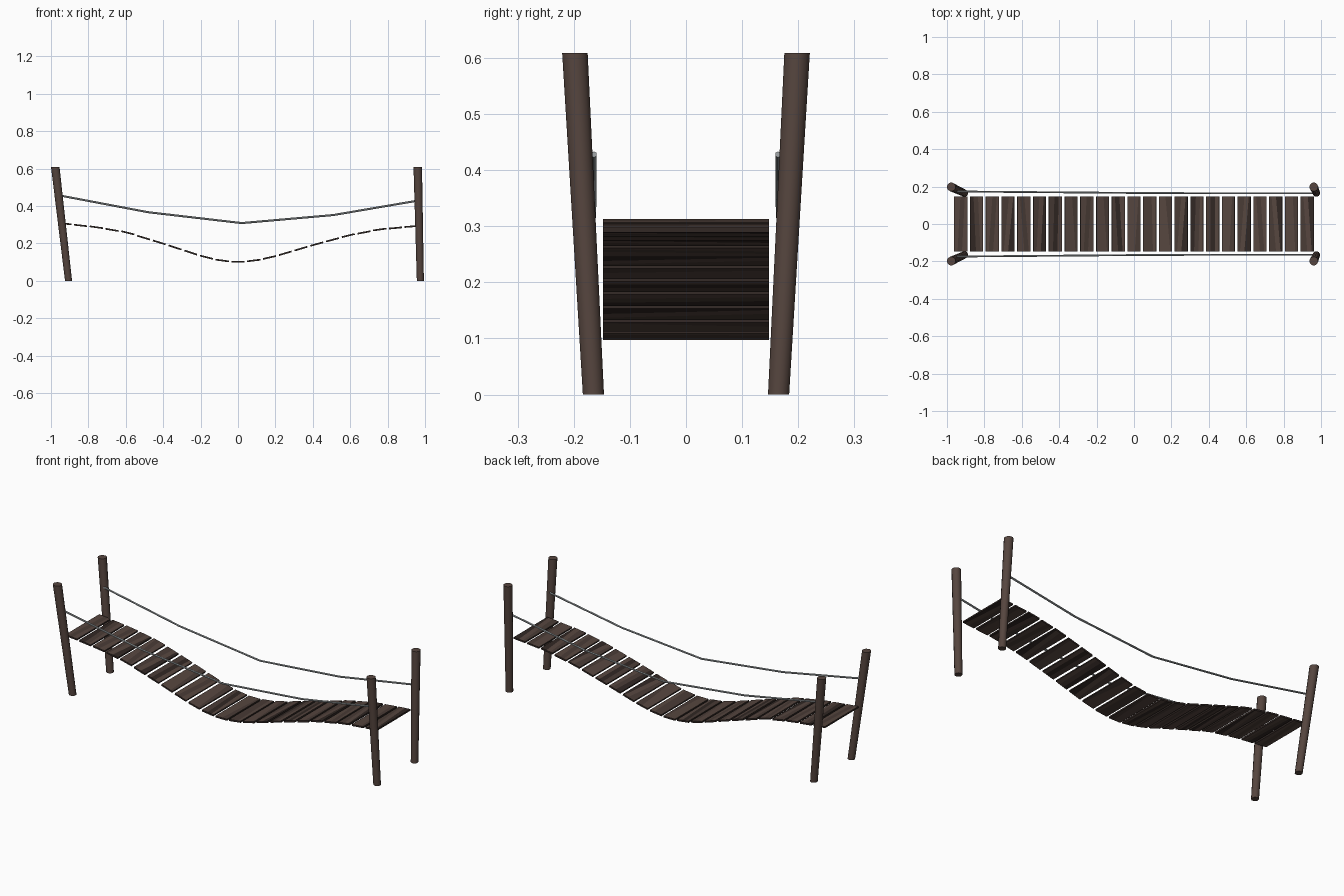
import bpy, bmesh, math, random
from mathutils import Vector, Matrix

if "Cube" in bpy.data.objects:
    bpy.data.objects.remove(bpy.data.objects["Cube"])
random.seed(4)

def mat(name, rgb):
    m = bpy.data.materials.new(name)
    m.diffuse_color = (*rgb, 1)
    m.use_nodes = True
    m.node_tree.nodes["Principled BSDF"].inputs["Base Color"].default_value = m.diffuse_color
    return m

POST = mat("post brown", (0.092, 0.060, 0.049))
WOODS = [mat("plank brown", (0.094, 0.061, 0.050)),
         mat("plank mid brown", (0.066, 0.044, 0.036)),
         mat("plank dark brown", (0.030, 0.020, 0.017))]
ROPE = mat("rail grey", (0.36, 0.39, 0.40))

def finish(bm, name, mats):
    bmesh.ops.recalc_face_normals(bm, faces=bm.faces)
    me = bpy.data.meshes.new(name)
    bm.to_mesh(me)
    bm.free()
    for m in mats:
        me.materials.append(m)
    ob = bpy.data.objects.new(name, me)
    bpy.context.collection.objects.link(ob)
    return ob

def tube(name, points, radii, sides, material):
    """Skin level rings (posts) or upright rings (rails) along a path."""
    bm = bmesh.new()
    upright = abs(points[-1].z - points[0].z) > abs(points[-1].x - points[0].x)
    rings = []
    for p, r in zip(points, radii):
        ring = []
        for i in range(sides):
            a = math.tau * (i + 0.5) / sides
            c, s = r * math.cos(a), r * math.sin(a)
            ring.append(bm.verts.new(p + (Vector((c, s, 0)) if upright else Vector((0, c, s)))))
        rings.append(ring)
    for a, b in zip(rings, rings[1:]):
        for i in range(sides):
            j = (i + 1) % sides
            bm.faces.new((a[i], a[j], b[j], b[i])).smooth = sides > 6
    bm.faces.new(rings[0])
    bm.faces.new(rings[-1])
    ob = finish(bm, name, [material])
    ob.data.set_sharp_from_angle(angle=math.radians(40))   # crisp cut ends

# Four leaning, slightly tapered posts and two sagging hand rails
for side, label in ((-1, "front"), (1, "back")):
    for end, xb, xt in (("left", -0.906, -0.977), ("right", 0.975, 0.961)):
        tube(f"{label}_{end}_post",
             [Vector((xb, side * 0.165, 0)), Vector((xt, side * 0.198, 0.609))],
             [0.0195, 0.0235], 12, POST)
    rail = [(-0.955, 0.174, 0.457), (-0.48, 0.170, 0.367), (0.02, 0.166, 0.309),
            (0.51, 0.164, 0.352), (0.955, 0.164, 0.428)]
    tube(f"{label}_hand_rail", [Vector((x, side * y, z)) for x, y, z in rail],
         [0.0055] * len(rail), 6, ROPE)

# Deck sag profile
SAG = [(-1.0, 0.310), (-0.93, 0.306), (-0.76, 0.287), (-0.6, 0.260), (-0.4, 0.199),
       (-0.2, 0.134), (-0.1, 0.110), (0.0, 0.102), (0.1, 0.110), (0.2, 0.132),
       (0.4, 0.191), (0.6, 0.245), (0.76, 0.275), (0.93, 0.291), (1.0, 0.295)]

def sag(x):
    for (x0, z0), (x1, z1) in zip(SAG, SAG[1:]):
        if x <= x1:
            return z0 + (z1 - z0) * (x - x0) / (x1 - x0)
    return SAG[-1][1]

# Planks, each tilted to follow the sag, with slanting lengthwise wood tones
COUNT, PITCH, WIDTH, HALF, THICK = 23, 0.0842, 0.071, 0.148, 0.009
TONES = [(0, 1, 0), (1, 2, 0), (0, 0, 1), (2, 1, 0), (1, 0, 2), (1, 1, 0)]
for k in range(COUNT):
    x = (k - (COUNT - 1) / 2) * PITCH
    slope = math.atan2(sag(x + 0.04) - sag(x - 0.04), 0.08)
    bm = bmesh.new()
    bmesh.ops.create_cube(bm, size=1, matrix=Matrix.Diagonal((WIDTH, 2 * HALF, THICK, 1)))
    slant = random.uniform(-0.1, 0.1)
    cuts = (-0.010, 0.014)
    for cut in cuts:
        bmesh.ops.bisect_plane(bm, geom=bm.verts[:] + bm.edges[:] + bm.faces[:],
                               plane_co=(cut, 0, 0), plane_no=(1, slant, 0))
    tones = random.choice(TONES)
    for f in bm.faces:
        c = f.calc_center_median()
        d = c.x + slant * c.y
        f.material_index = 2 if abs(f.normal.z) < 0.5 else tones[sum(d > cut for cut in cuts)]
    bm.transform(Matrix.Translation((x, 0, sag(x))) @ Matrix.Rotation(-slope, 4, 'Y'))
    finish(bm, f"plank_{k + 1}", WOODS)
